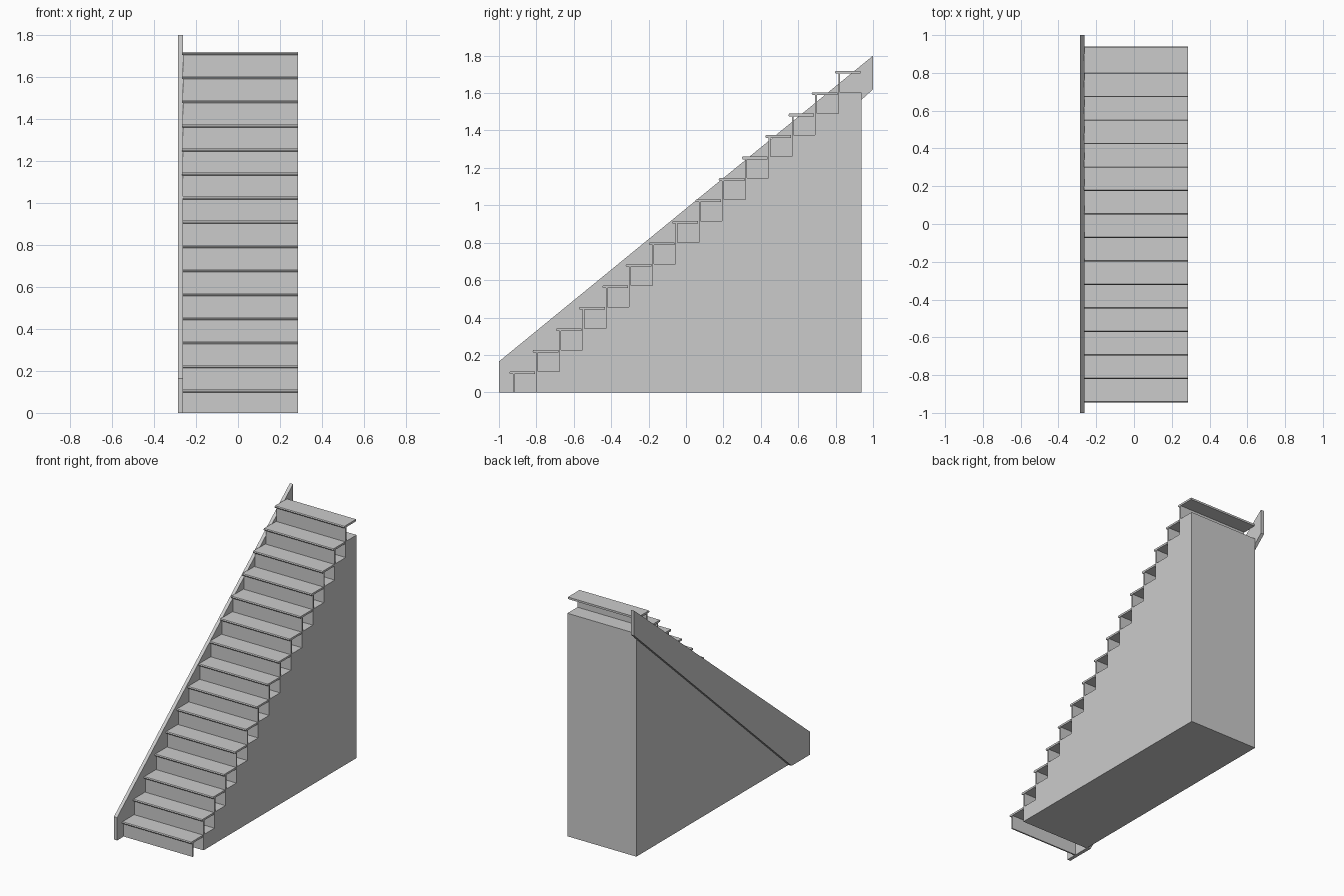
import bpy, bmesh

if "Cube" in bpy.data.objects:
    bpy.data.objects.remove(bpy.data.objects["Cube"])

STEPS = 15
RISE, RUN = 0.1148, 0.1243
RIGHT = 0.287


def prism(name, profile, x0, x1):
    """Extrude a (y, z) profile from x0 to x1."""
    bm = bmesh.new()
    face = bm.faces.new([bm.verts.new((x0, y, z)) for y, z in profile])
    new = bmesh.ops.extrude_face_region(bm, geom=[face])["geom"]
    bmesh.ops.translate(bm, vec=(x1 - x0, 0, 0),
                        verts=[v for v in new if isinstance(v, bmesh.types.BMVert)])
    bmesh.ops.recalc_face_normals(bm, faces=bm.faces[:])
    mesh = bpy.data.meshes.new(name)
    bm.to_mesh(mesh)
    bm.free()
    obj = bpy.data.objects.new(name, mesh)
    bpy.context.collection.objects.link(obj)
    return obj


def rect(y0, y1, z0, z1):
    return [(y0, z0), (y1, z0), (y1, z1), (y0, z1)]


# Sloped side board on the left
prism("side_stringer",
      [(-1, 0), (-0.79, 0), (1, 1.62), (1, 1.80), (-1, 0.165)], -RIGHT, -0.262)

for i in range(STEPS):
    top = 0.112 + i * RISE
    front = -0.944 + i * RUN
    riser = front + 0.018
    n = f"{i + 1:02d}"

    # Thin tread with a rounded nosing
    t, c = 0.014, 0.004
    prism("tread_" + n,
          [(front + c, top - t), (front + 0.137, top - t), (front + 0.137, top),
           (front + c, top), (front + 0.001, top - c),
           (front, top - t / 2), (front + 0.001, top - t + c)], -0.266, RIGHT)

    # Upright riser board, standing on the step below
    base = top - RISE if i else 0
    prism("riser_" + n, rect(riser, riser + 0.01, base, top - t), -0.262, RIGHT)

    # Solid support column under every step but the first
    if i:
        prism("support_" + n, rect(riser, riser + RUN, 0, top - RISE), -0.262, RIGHT)
